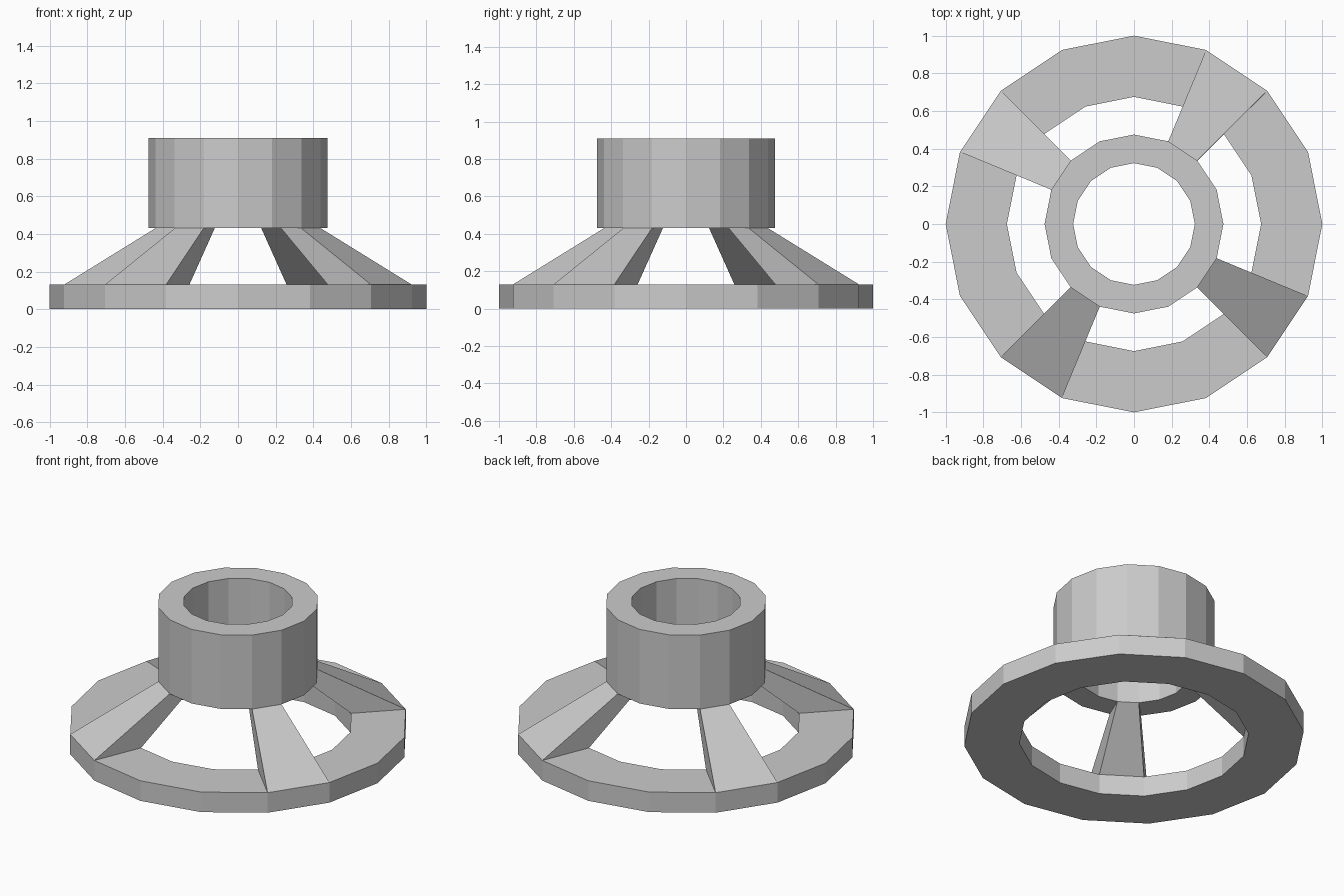
import bpy, bmesh
from math import cos, sin, tau

if "Cube" in bpy.data.objects:
    bpy.data.objects.remove(bpy.data.objects["Cube"])

SIDES = 16
STRUT_SEGMENTS = (2, 6, 10, 14)
bm = bmesh.new()


def circle(radius, z):
    return [bm.verts.new((radius * cos(tau * i / SIDES), radius * sin(tau * i / SIDES), z))
            for i in range(SIDES)]


def tube(outer, inner, z0, z1):
    """Square-section ring; returns its bottom and top faces by segment."""
    loops = [circle(outer, z0), circle(outer, z1), circle(inner, z1), circle(inner, z0)]
    walls = []
    for a, b in zip(loops, loops[1:] + loops[:1]):
        walls.append([bm.faces.new((a[i], a[(i + 1) % SIDES], b[(i + 1) % SIDES], b[i]))
                      for i in range(SIDES)])
    return walls[3], walls[1]


# Base flange and raised collar
_, flange_top = tube(1.0, 0.675, 0.0, 0.13)
collar_bottom, _ = tube(0.475, 0.323, 0.43, 0.91)

# Four sloping struts join matching segments of the flange and collar
for k in STRUT_SEGMENTS:
    low = list(flange_top[k].verts)
    high = list(collar_bottom[k].verts)
    # reorder the collar face to outer, outer, inner, inner
    high = high[2:] + high[:2]
    high = [high[1], high[0], high[3], high[2]]
    high = [min(high, key=lambda v: (v.co.xy.normalized() - p.co.xy.normalized()).length
                + 0.1 * abs(v.co.xy.length - (0.475 if p.co.xy.length > 0.8 else 0.323)))
            for p in low]
    bmesh.ops.delete(bm, geom=[flange_top[k], collar_bottom[k]], context='FACES_ONLY')
    for i in range(4):
        j = (i + 1) % 4
        bm.faces.new((low[i], low[j], high[j], high[i]))

bmesh.ops.recalc_face_normals(bm, faces=bm.faces[:])
mesh = bpy.data.meshes.new("collar_stand")
bm.to_mesh(mesh)
bm.free()
stand = bpy.data.objects.new("collar_stand", mesh)
bpy.context.collection.objects.link(stand)
